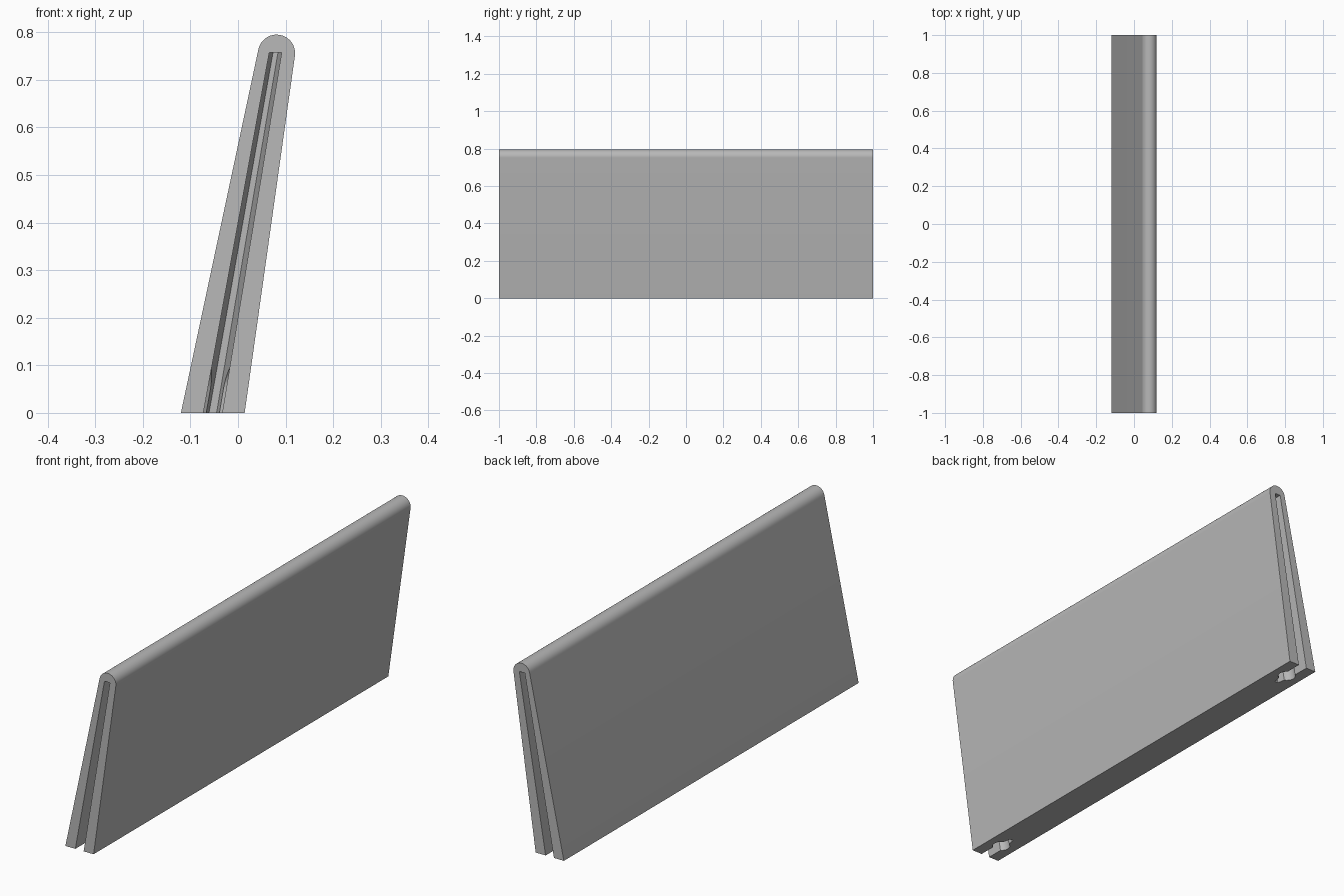
import bpy, bmesh
from math import sin, cos, pi, radians

cube = bpy.data.objects.get("Cube")
if cube:
    bpy.data.objects.remove(cube)

mat = bpy.data.materials.new("plain grey")
mat.use_nodes = True
grey = (0.48, 0.48, 0.48, 1)
mat.diffuse_color = grey
mat.node_tree.nodes["Principled BSDF"].inputs["Base Color"].default_value = grey


def loft(name, rings):
    """Closed solid skinned through equal-length rings of points."""
    bm = bmesh.new()
    rows = [[bm.verts.new(p) for p in ring] for ring in rings]
    n = len(rows[0])
    for a, b in zip(rows, rows[1:]):
        for i in range(n):
            j = (i + 1) % n
            bm.faces.new((a[i], a[j], b[j], b[i]))
    bm.faces.new(rows[0][::-1])
    bm.faces.new(rows[-1])
    bm.normal_update()
    if bm.calc_volume(signed=True) < 0:
        bmesh.ops.reverse_faces(bm, faces=bm.faces[:])
    mesh = bpy.data.meshes.new(name)
    bm.to_mesh(mesh)
    bm.free()
    mesh.materials.append(mat)
    obj = bpy.data.objects.new(name, mesh)
    bpy.context.scene.collection.objects.link(obj)
    return obj


def slot_centre(z):
    return -0.053 + 0.174 * z


# Leaning tapered panel with a rounded top edge
profile = [(-0.12, 0), (0.014, 0)]
for i in range(25):
    a = radians(-8 + 177 * i / 24)
    profile.append((0.081 + 0.039 * cos(a), 0.756 + 0.039 * sin(a)))
panel = loft("leaning_panel", [[(x, y, z) for x, z in profile] for y in (-1, 1)])


# Tapered groove along each end, open at the bottom
def groove(side):
    rings = []
    for z, mouth, floor in ((-0.02, 0.02, 0.008), (0.757, 0.013, 0.0052)):
        c = slot_centre(z)
        half = [(mouth, 1.05), (mouth, 0.9), (floor, 0.835)]
        outline = half + [(-w, y) for w, y in reversed(half)]
        rings.append([(c + w, side * y, z) for w, y in outline])
    return loft("groove_cutter", rings)


# Round channel bending from the end face down through the base
def channel(side):
    path = [(1.05, 0.15, 0)]
    for i in range(13):
        a = pi / 2 * i / 12
        path.append((1 - 0.1 * sin(a), 0.05 + 0.1 * cos(a), a))
    path.append((0.9, -0.03, pi / 2))
    rings = []
    for y, z, a in path:
        ring = []
        for k in range(32):
            t = 2 * pi * (k + 0.5) / 32
            u, v = 0.035 * cos(t), 0.035 * sin(t)
            dz = v * cos(a)
            ring.append((slot_centre(z + dz) + u, side * (y + v * sin(a)), z + dz))
        rings.append(ring)
    return loft("channel_cutter", rings)


cutters = [make(side) for side in (-1, 1) for make in (groove, channel)]
for cutter in cutters:
    cutter.hide_render = True
    mod = panel.modifiers.new("cut", 'BOOLEAN')
    mod.operation = 'DIFFERENCE'
    mod.object = cutter

# Bake the cuts with the first solver that gives a full result
for solver in ('EXACT', 'MANIFOLD', 'FLOAT'):
    for mod in panel.modifiers:
        mod.solver = solver
    bpy.context.view_layer.update()
    graph = bpy.context.evaluated_depsgraph_get()
    baked = bpy.data.meshes.new_from_object(panel.evaluated_get(graph))
    if len(baked.polygons) > len(panel.data.polygons):
        panel.modifiers.clear()
        panel.data = baked
        break
panel.modifiers.clear()
for cutter in cutters:
    bpy.data.objects.remove(cutter)

# Smooth the curved faces and keep the corners sharp
for obj in bpy.context.selected_objects:
    obj.select_set(False)
panel.select_set(True)
bpy.context.view_layer.objects.active = panel
bpy.ops.object.shade_smooth_by_angle(angle=radians(30))
